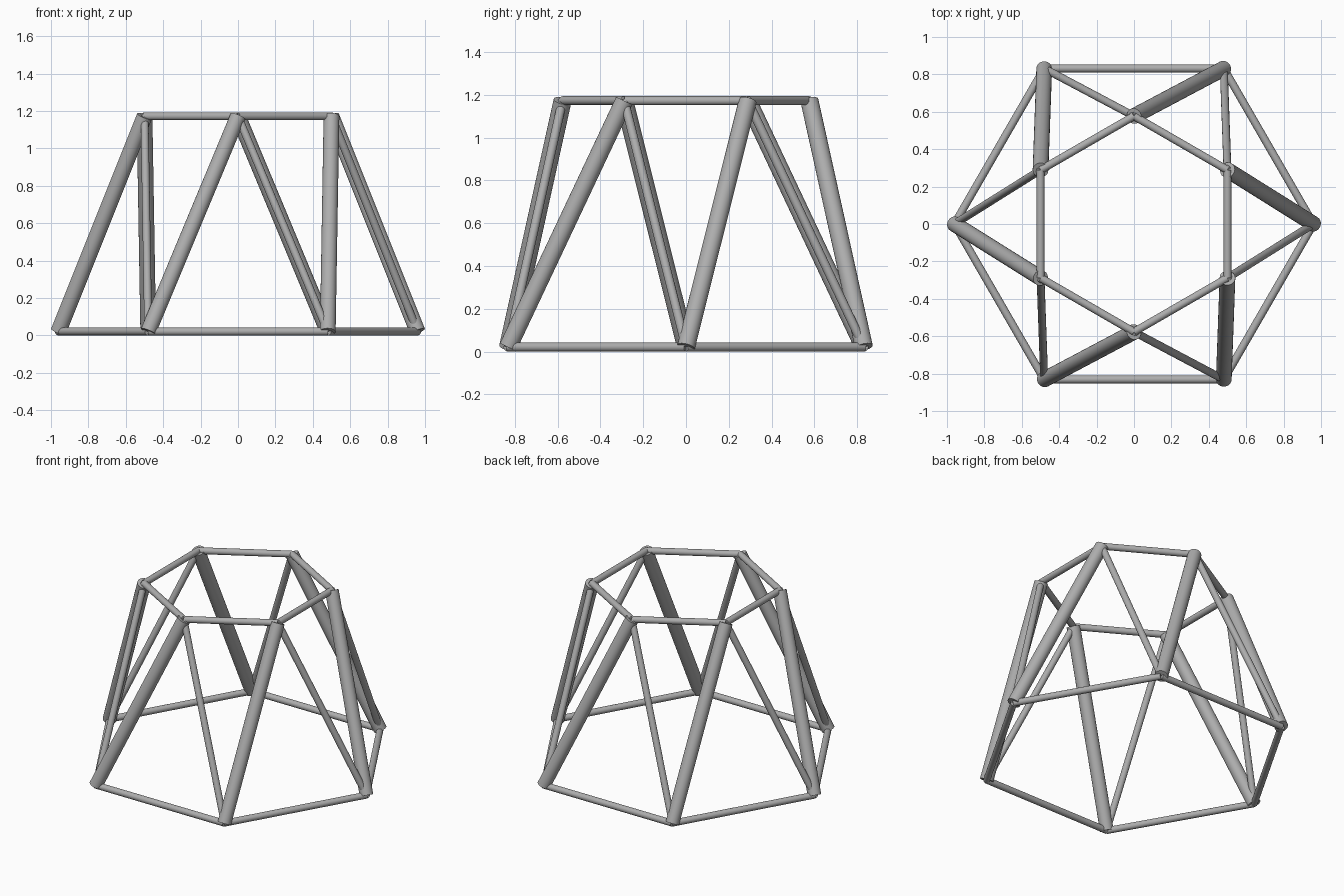
import bpy
from math import cos, sin, radians
from mathutils import Vector

cube = bpy.data.objects.get("Cube")
if cube:
    bpy.data.objects.remove(cube, do_unlink=True)

# Single grey metal
steel = bpy.data.materials.new("grey_steel")
steel.use_nodes = True
grey = (0.42, 0.42, 0.42, 1)
steel.diffuse_color = grey
steel.node_tree.nodes["Principled BSDF"].inputs["Base Color"].default_value = grey

THIN, THICK = 0.021, 0.042


def node(radius, degrees, z):
    a = radians(degrees)
    return Vector((radius * cos(a), radius * sin(a), z))


def bar(name, start, end, radius):
    """Straight round bar between two joints."""
    axis = end - start
    bpy.ops.mesh.primitive_cylinder_add(
        vertices=24, radius=radius, depth=axis.length,
        location=(start + end) / 2,
        rotation=axis.to_track_quat('Z', 'Y').to_euler())
    obj = bpy.context.object
    obj.name = name
    obj.data.materials.append(steel)
    bpy.ops.object.shade_smooth_by_angle(angle=radians(40))


# Joints: wide lower hexagon, smaller upper hexagon turned by half a step
lower = [node(0.96, 60 * i, THIN) for i in range(6)]
upper = [node(0.577, 60 * i + 30, 1.172) for i in range(6)]

for i in range(6):
    n = i + 1
    bar(f"lower_ring_bar_{n}", lower[i], lower[n % 6], THIN)
    bar(f"upper_ring_bar_{n}", upper[i], upper[n % 6], THIN)
    bar(f"thick_leg_{n}", lower[i], upper[i], THICK)
    bar(f"thin_brace_{n}", lower[i], upper[i - 1], THIN)
